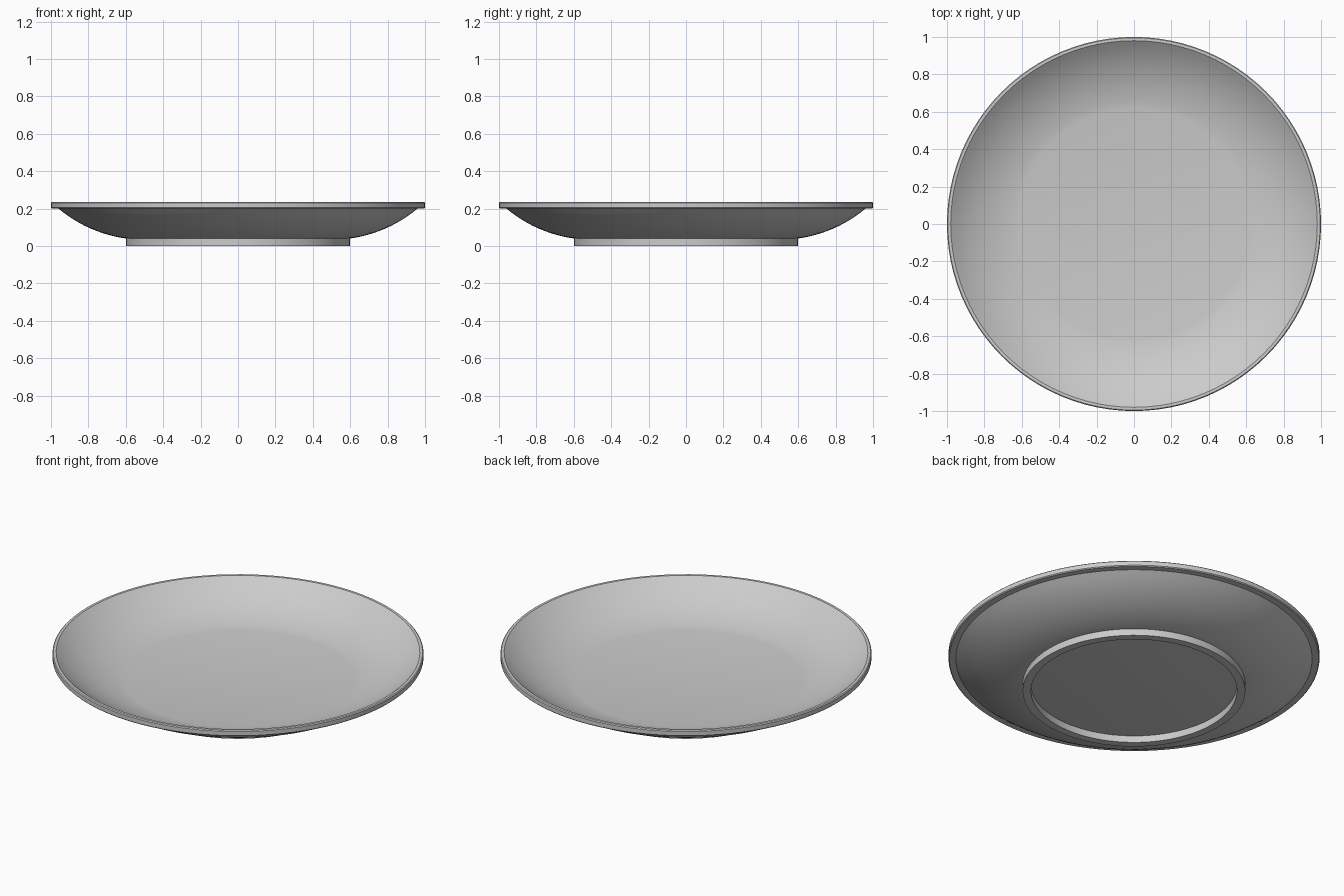
import bpy
import bmesh
import math
from mathutils import Vector

SEGMENTS = 96

if "Cube" in bpy.data.objects:
    bpy.data.objects.remove(bpy.data.objects["Cube"], do_unlink=True)

# One glaze colour for the whole plate
glaze = bpy.data.materials.new("light_grey_glaze")
glaze.use_nodes = True
glaze.diffuse_color = (0.6, 0.6, 0.6, 1)
glaze.node_tree.nodes["Principled BSDF"].inputs["Base Color"].default_value = (0.6, 0.6, 0.6, 1)


def arc(start, end, bulge, steps=12):
    """Circular arc from start to end, turning through 2 * bulge degrees."""
    a, b = Vector(start), Vector(end)
    half = math.radians(bulge)
    chord = b - a
    up = Vector((-chord.y, chord.x)).normalized()
    radius = chord.length / 2 / math.sin(half)
    centre = (a + b) / 2 + up * radius * math.cos(half)
    first = math.atan2(a.y - centre.y, a.x - centre.x)
    return [(centre.x + radius * math.cos(first + 2 * half * i / steps),
             centre.y + radius * math.sin(first + 2 * half * i / steps))
            for i in range(steps + 1)]


def lathe(name, profile, closed=False):
    """Turn a (radius, height) profile around the z axis."""
    bm = bmesh.new()
    verts = [bm.verts.new((r, 0, z)) for r, z in profile]
    edges = [bm.edges.new(pair) for pair in zip(verts, verts[1:])]
    if closed:
        edges.append(bm.edges.new((verts[-1], verts[0])))
    bmesh.ops.spin(bm, geom=verts + edges, axis=(0, 0, 1), cent=(0, 0, 0),
                   angle=math.tau, steps=SEGMENTS, use_duplicate=False)
    bmesh.ops.remove_doubles(bm, verts=bm.verts, dist=0.0001)
    bmesh.ops.recalc_face_normals(bm, faces=bm.faces)
    mesh = bpy.data.meshes.new(name)
    bm.to_mesh(mesh)
    bm.free()
    mesh.materials.append(glaze)
    obj = bpy.data.objects.new(name, mesh)
    bpy.context.collection.objects.link(obj)
    bpy.ops.object.select_all(action="DESELECT")
    obj.select_set(True)
    bpy.context.view_layer.objects.active = obj
    bpy.ops.object.shade_smooth_by_angle(angle=math.radians(30))
    return obj


# Dish: flat underside, curved wall, flat-edged lip, curved inside, flat floor
underside = [(0, 0.04)] + arc((0.6, 0.04), (0.96, 0.2), 16)
lip = [(0.995, 0.2), (1, 0.205), (1, 0.23), (0.995, 0.235)]
inside = arc((0.62, 0.078), (0.98, 0.235), 16)[::-1] + [(0, 0.075)]
lathe("plate_dish", underside + lip + inside)

# Foot ring below the dish
lathe("foot_ring", [(0.555, 0), (0.6, 0), (0.6, 0.042), (0.555, 0.042)], closed=True)
